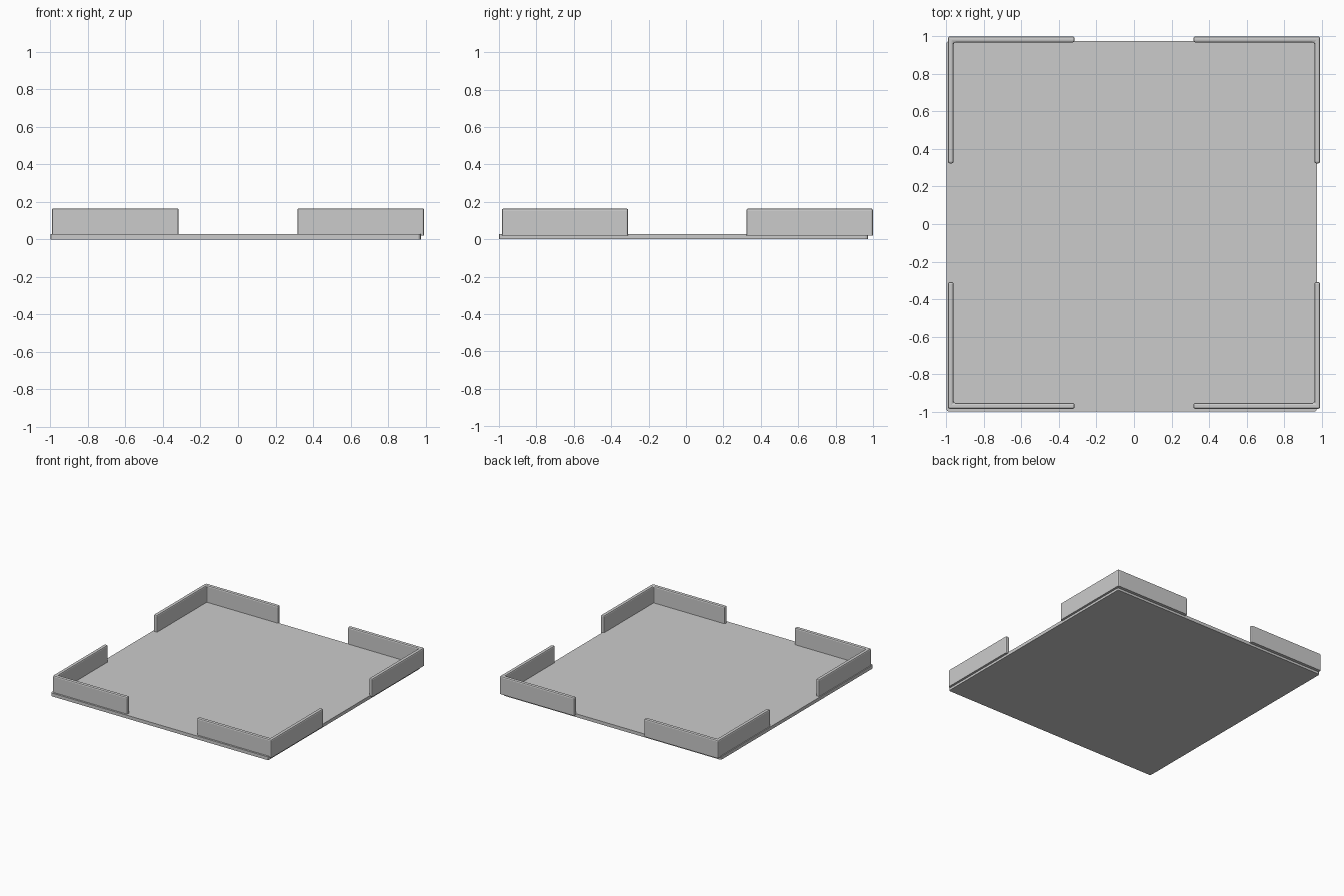
import bpy, bmesh

if "Cube" in bpy.data.objects:
    bpy.data.objects.remove(bpy.data.objects["Cube"])


def prism(name, outline, z0, z1, location, pick_edges, width):
    """Extrude an outline between two heights and chamfer the chosen edges."""
    bm = bmesh.new()
    base = bm.faces.new([bm.verts.new((x, y, z0)) for x, y in outline])
    top = bmesh.ops.extrude_face_region(bm, geom=[base], use_keep_orig=True)
    for v in top["geom"]:
        if isinstance(v, bmesh.types.BMVert):
            v.co.z = z1
    bmesh.ops.recalc_face_normals(bm, faces=bm.faces[:])
    edges = [e for e in bm.edges if pick_edges(e)]
    bmesh.ops.bevel(bm, geom=edges, offset=width, segments=2, profile=0.5,
                    affect='EDGES', clamp_overlap=True)
    mesh = bpy.data.meshes.new(name)
    bm.to_mesh(mesh)
    bm.free()
    obj = bpy.data.objects.new(name, mesh)
    obj.location = location
    bpy.context.collection.objects.link(obj)
    return obj


def is_vertical(e):
    return abs(e.verts[0].co.z - e.verts[1].co.z) > 0.001


# Base plate, slightly offset from the walls, with softened corners
h = 0.987
prism("base_plate", [(-h, -h), (h, -h), (h, h), (-h, h)], 0, 0.027,
      (-0.013, -0.013, 0), is_vertical, 0.014)

# L-shaped corner wall, chamfered everywhere but underneath, mirrored to four
o, t, gap = 0.992, 0.031, 0.316
outline = [(gap, o), (gap, o - t), (o - t, o - t),
           (o - t, gap), (o, gap), (o, o)]
wall_bottom, wall_top = 0.019, 0.165
walls = prism("corner_walls", outline, wall_bottom, wall_top, (0, 0.007, 0),
              lambda e: max(v.co.z for v in e.verts) > 0.1, 0.010)
mirror = walls.modifiers.new("mirror", 'MIRROR')
mirror.use_axis = (True, True, False)
mirror.use_mirror_merge = False
